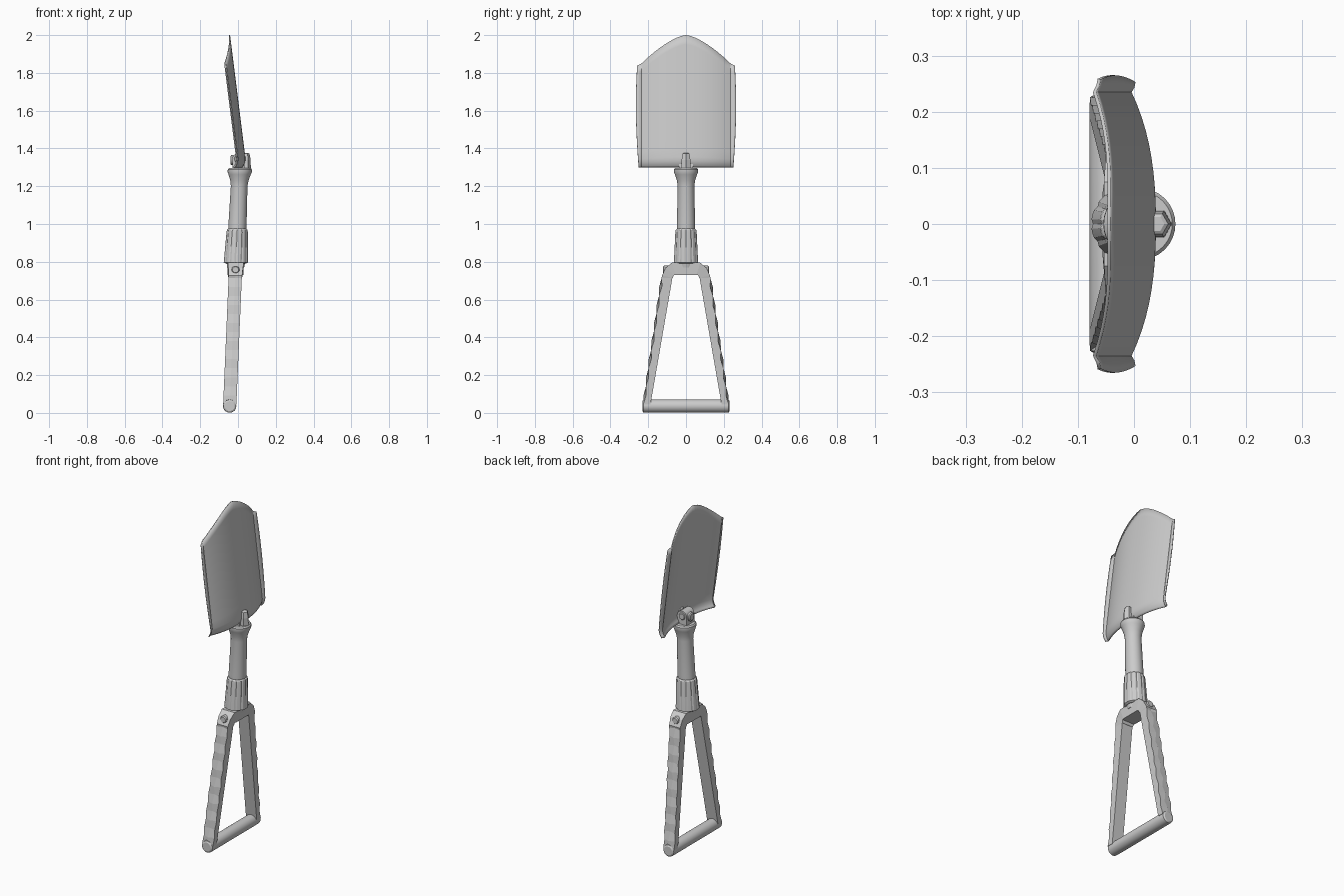
import bpy, math
from math import pi, cos, sin

if "Cube" in bpy.data.objects:
    bpy.data.objects.remove(bpy.data.objects["Cube"])


def axis_x(z):
    """Slightly leaning centre line shared by handle, tube and collar."""
    return -0.044 + 0.043 * (z - 0.035)


def mesh_object(name, verts, faces, angle=30):
    me = bpy.data.meshes.new(name)
    me.from_pydata(verts, [], faces)
    ob = bpy.data.objects.new(name, me)
    bpy.context.collection.objects.link(ob)
    bpy.ops.object.select_all(action='DESELECT')
    ob.select_set(True)
    bpy.context.view_layer.objects.active = ob
    bpy.ops.object.mode_set(mode='EDIT')
    bpy.ops.mesh.select_all(action='SELECT')
    bpy.ops.mesh.normals_make_consistent(inside=False)
    bpy.ops.object.mode_set(mode='OBJECT')
    if angle:
        bpy.ops.object.shade_smooth_by_angle(angle=math.radians(angle))
    return ob


def loft(name, rings, angle=30):
    """Skin closed rings in order and cap both ends."""
    n = len(rings[0])
    verts = [p for r in rings for p in r]
    faces = [(i * n + j, i * n + (j + 1) % n, (i + 1) * n + (j + 1) % n, (i + 1) * n + j)
             for i in range(len(rings) - 1) for j in range(n)]
    faces += [tuple(range(n)), tuple(range(len(verts) - n, len(verts)))]
    return mesh_object(name, verts, faces, angle)


def upright(name, profile, n, cx=None, ridge=0.0, angle=30):
    """Lathe of (radius, z) pairs along the leaning axis, optionally ridged."""
    rings = []
    for r, z in profile:
        x0 = axis_x(z) if cx is None else cx
        ring = []
        for j in range(n):
            a = 2 * pi * j / n
            rr = r - (ridge if j % 4 == 0 else 0)
            ring.append((x0 + rr * cos(a), rr * sin(a), z))
        rings.append(ring)
    return loft(name, rings, angle)


def crosswise(name, profile, n, z, along, x0=0.0, y0=0.0, angle=30):
    """Lathe of (radius, position) pairs lying along x or y."""
    rings = []
    for r, p in profile:
        ring = []
        for j in range(n):
            a = 2 * pi * j / n
            if along == 'y':
                ring.append((x0 + r * cos(a), p, z + r * sin(a)))
            else:
                ring.append((p, y0 + r * cos(a), z + r * sin(a)))
        rings.append(ring)
    return loft(name, rings, angle)


# Blade: curved sheet with folded side lips, pointed tip, curled lower edge
def blade_point(s, t):
    a = min(abs(s), 1.0)
    y = 0.235 * a
    top = 2.0 - 0.165 * (y / 0.25) ** 1.5
    lip = max(abs(s) - 1.0, 0.0)
    if lip:
        top -= 0.012 * lip
    z = 1.3 + (top - 1.3) * t
    x = 0.04 - 0.125 * (z - 1.32) - 0.044 * a ** 2.5
    x -= 0.022 * max(0.0, 1 - (z - 1.3) / 0.05) ** 2
    if lip:
        bulge = 0.012 + 0.018 * sin(pi * min(1.0, 0.06 + 0.72 * t))
        y += lip * bulge
        x += 0.007 * lip * (2 - lip)
    return (x, math.copysign(y, s), z)


cols = [-2, -1.5] + [i / 10 for i in range(-10, 11)] + [1.5, 2]
rows = [0, 0.015, 0.03, 0.05, 0.08] + [0.15 + 0.85 * i / 12 for i in range(13)]
m = len(cols)
verts = [blade_point(s, t) for t in rows for s in cols]
faces = [(i * m + j, i * m + j + 1, (i + 1) * m + j + 1, (i + 1) * m + j)
         for i in range(len(rows) - 1) for j in range(m - 1)]
blade = mesh_object("blade", verts, faces)
sol = blade.modifiers.new("thickness", 'SOLIDIFY')
sol.thickness = 0.006
sol.offset = 0

# Neck tube with flared collar, and ridged locking sleeve
upright("neck_tube", [(0.047, 0.95), (0.048, 1.0), (0.044, 1.2), (0.048, 1.23), (0.059, 1.262),
                      (0.064, 1.275), (0.064, 1.288), (0.058, 1.296)], 32)
upright("locking_sleeve", [(0.056, 0.792), (0.065, 0.797), (0.064, 0.81), (0.057, 0.955),
                           (0.055, 0.968), (0.049, 0.975)], 48, ridge=0.003, angle=20)

# Hinge parts: hexagonal pin in front, lug and bolt behind the blade
upright("hinge_pin", [(0.028, 1.285), (0.027, 1.34), (0.021, 1.372), (0.014, 1.376)], 6,
        cx=0.04, angle=0)
lug = []
for y in (-0.036, 0.036):
    arc = [(0.002 + 0.032 * cos(a), y, 1.342 + 0.034 * sin(a))
           for a in [pi * k / 8 for k in range(9)]]
    lug.append(arc + [(-0.03, y, 1.285), (0.034, y, 1.285)])
loft("hinge_lug", lug)
crosswise("hinge_bolt", [(0.026, -0.025), (0.026, -0.036), (0.019, -0.041)], 16, 1.338, 'x')
crosswise("hinge_rivet", [(0.017, -0.043), (0.02, -0.039), (0.02, 0.039), (0.017, 0.043)],
          16, 1.345, 'y', x0=0.0)

# Triangular handle frame: half outline as (outer, inner, outer mid-line lift, half depth)
half = [((0.0, 0.795), (0.0, 0.73), 0.0, 0.042), ((0.075, 0.795), (0.055, 0.73), 0.0, 0.042),
        ((0.108, 0.768), (0.064, 0.73), 0.0, 0.039), ((0.127, 0.728), (0.07, 0.715), 0.0, 0.036)]
STEPS = 14                                   # diamond centres and tips down the leg
for k in range(STEPS + 1):
    t = k / STEPS
    z = 0.715 - 0.67 * t
    half.append(((0.129 + 0.097 * t, z), (0.072 + 0.116 * t, z),
                 0.006 if k % 2 else -0.009, 0.035))
stations = [(-1, h) for h in reversed(half[1:])] + [(1, h) for h in half]
rings = []
for side, ((yo, zo), (yi, zi), lift, d) in stations:
    e = -0.008 if lift > 0 else 0.0          # scallop the rim opposite each diamond
    rings.append([(axis_x(zi) - d, side * yi, zi), (axis_x(zi) + d, side * yi, zi),
                  (axis_x(zo) + d, side * (yo + e), zo), (axis_x(zo), side * (yo + lift), zo),
                  (axis_x(zo) - d, side * (yo + e), zo)])
loft("handle_frame", rings, angle=0)

# Bottom grip bar and pivot bolts either side of the frame shoulder
crosswise("grip_bar", [(0.026, -0.231), (0.034, -0.226), (0.035, -0.215), (0.035, 0.215),
                       (0.034, 0.226), (0.026, 0.231)], 24, 0.036, 'y', x0=-0.044)
crosswise("pivot_bolt", [(0.016, -0.122), (0.021, -0.116), (0.021, -0.09), (0.021, 0.09),
                         (0.021, 0.116), (0.016, 0.122)], 16, 0.758, 'y', x0=axis_x(0.758))
# Plug joining frame to sleeve
upright("frame_socket", [(0.045, 0.77), (0.05, 0.8)], 24)
